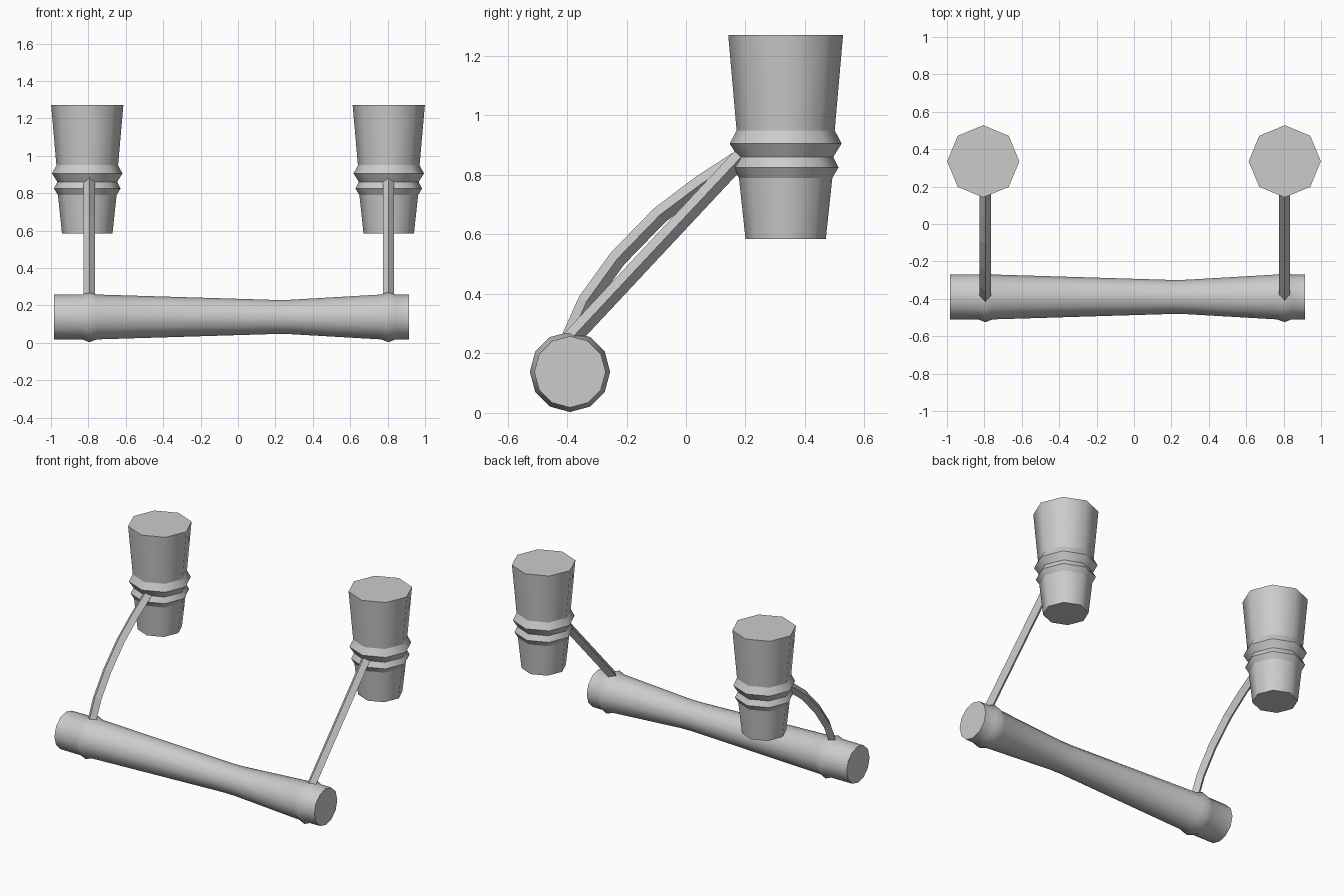
import bpy, bmesh
from math import cos, sin, tau
from mathutils import Matrix, Vector

cube = bpy.data.objects.get("Cube")
if cube:
    bpy.data.objects.remove(cube)

grey = bpy.data.materials.new("light grey")
grey.use_nodes = True
colour = (0.6, 0.6, 0.6, 1)
grey.diffuse_color = colour
grey.node_tree.nodes["Principled BSDF"].inputs["Base Color"].default_value = colour


def sweep(name, rings, smooth_sides=False, crease_rings=False):
    """Skin a closed tube through equal-sized rings of points, with flat caps."""
    bm = bmesh.new()
    loops = [[bm.verts.new(p) for p in ring] for ring in rings]
    n = len(loops[0])
    for a, b in zip(loops, loops[1:]):
        for i in range(n):
            j = (i + 1) % n
            face = bm.faces.new((a[i], a[j], b[j], b[i]))
            face.smooth = smooth_sides
    for k, loop in enumerate(loops):
        if k in (0, len(loops) - 1):
            bm.faces.new(loop)
        if crease_rings or k in (0, len(loops) - 1):
            for i in range(n):
                edge = bm.edges.get((loop[i], loop[(i + 1) % n]))
                edge.smooth = False
    bmesh.ops.recalc_face_normals(bm, faces=bm.faces)
    mesh = bpy.data.meshes.new(name)
    bm.to_mesh(mesh)
    bm.free()
    mesh.materials.append(grey)
    obj = bpy.data.objects.new(name, mesh)
    bpy.context.collection.objects.link(obj)
    return obj


def lathe(name, profile, sides, matrix, crease_rings):
    """Turn a (radius, height) profile around the local z axis."""
    rings = [[matrix @ Vector((r * cos(tau * i / sides), r * sin(tau * i / sides), h))
              for i in range(sides)] for r, h in profile]
    return sweep(name, rings, True, crease_rings)


def arm(name, x, path, half=0.03):
    """Diamond-section arm following a (y, z) path in the plane at x."""
    pts = [Vector((x, y, z)) for y, z in path]
    side = Vector((half, 0, 0))
    rings = []
    for i, p in enumerate(pts):
        along = (pts[min(i + 1, len(pts) - 1)] - pts[max(i - 1, 0)]).normalized()
        up = Vector((1, 0, 0)).cross(along) * half
        rings.append([p + side, p + up, p - side, p - up])
    return sweep(name, rings)


# Cups with two ridged collars
cup_profile = [(0.135, 0.585), (0.157, 0.79), (0.178, 0.825), (0.16, 0.86),
               (0.188, 0.905), (0.165, 0.95), (0.193, 1.27)]
for label, sign in (("left", 1), ("right", -1)):
    lathe(label + "_cup", cup_profile, 8,
          Matrix.Translation((sign * 0.806, 0.335, 0)), True)

# Crossbar lying along x, with a bulge near each end and an off-centre waist
bar_profile = [(0.12, -0.985), (0.121, -0.83), (0.135, -0.795), (0.12, -0.755),
               (0.091, 0.2), (0.092, 0.28), (0.12, 0.765), (0.135, 0.805),
               (0.121, 0.84), (0.12, 0.915)]
along_x = Matrix.Translation((0, -0.39, 0.138)) @ Matrix.Rotation(tau / 4, 4, "Y")
lathe("crossbar", bar_profile, 12, along_x, False)

# Arms: straight on the left, bowed on the right
arm("left_arm", 0.805, [(-0.39, 0.245), (0.185, 0.86)])
arm("right_arm", -0.795, [(-0.39, 0.25), (-0.334, 0.375), (-0.23, 0.519),
                          (-0.088, 0.665), (0.051, 0.77), (0.19, 0.86)])
